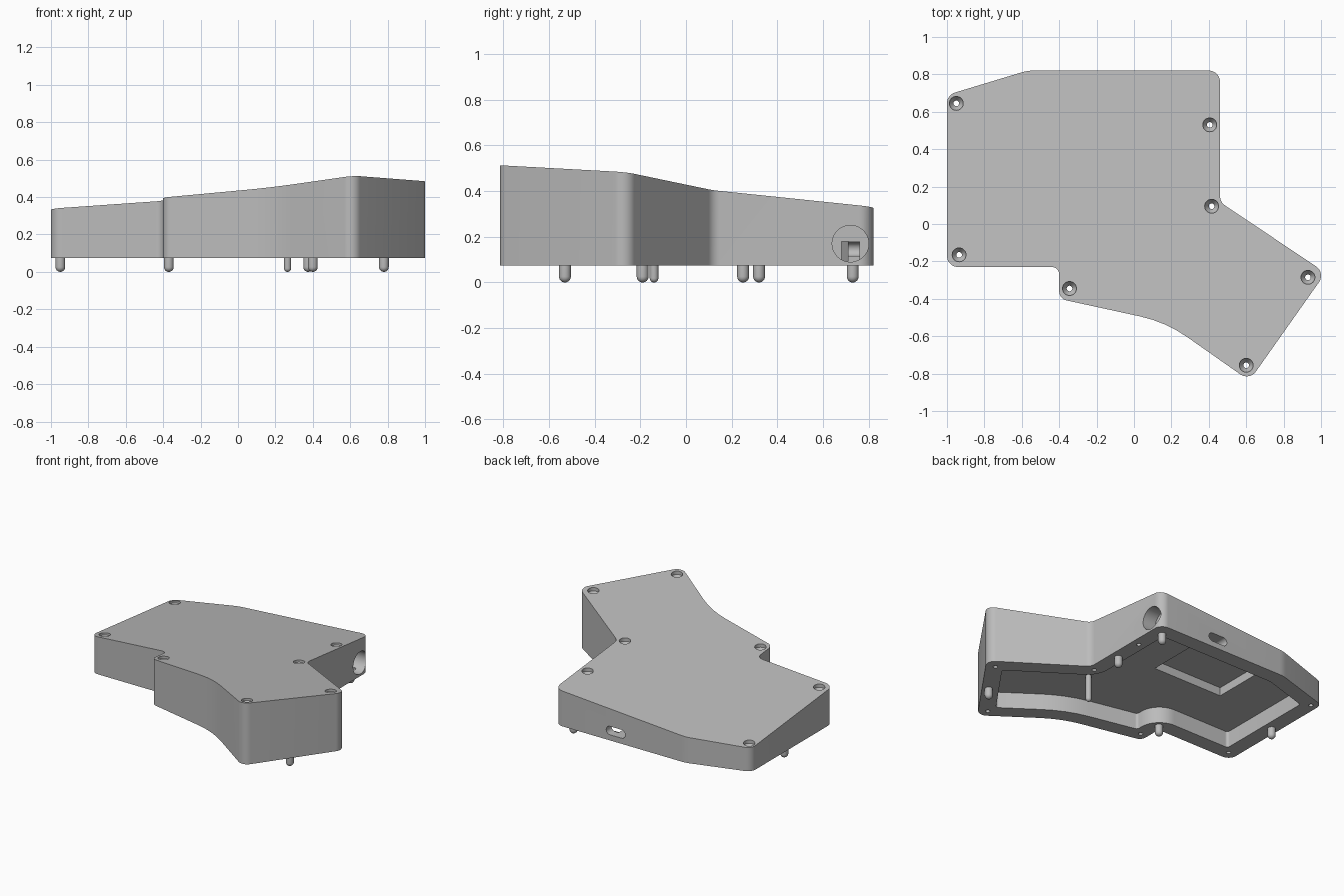
import bpy, bmesh, math
from mathutils import Vector, Matrix

if "Cube" in bpy.data.objects:
    bpy.data.objects.remove(bpy.data.objects["Cube"], do_unlink=True)

grey = bpy.data.materials.new("plain grey")
grey.use_nodes = True
grey.diffuse_color = (0.5, 0.5, 0.5, 1)
grey.node_tree.nodes["Principled BSDF"].inputs["Base Color"].default_value = (0.5, 0.5, 0.5, 1)

BASE = 0.075     # underside of the case
CEILING = 0.19   # roof of the main cavity
RIM = 0.11       # wall thickness


def top_height(x, y):
    return 0.384 + 0.07 * x - 0.104 * y


def add_object(name, bm, matrix=None):
    bmesh.ops.recalc_face_normals(bm, faces=bm.faces[:])
    if matrix:
        bm.transform(matrix)
    mesh = bpy.data.meshes.new(name)
    bm.to_mesh(mesh)
    bm.free()
    mesh.materials.append(grey)
    obj = bpy.data.objects.new(name, mesh)
    bpy.context.collection.objects.link(obj)
    return obj


def smooth(obj):
    bpy.ops.object.select_all(action='DESELECT')
    obj.select_set(True)
    bpy.context.view_layer.objects.active = obj
    bpy.ops.object.shade_smooth_by_angle(angle=math.radians(30))


def outline(corners, inset=0.0):
    """Inset a counter-clockwise outline of (x, y, radius) and round its corners."""
    pts = [Vector(c[:2]) for c in corners]
    n = len(pts)
    result = []
    for i, p in enumerate(pts):
        d0 = (p - pts[i - 1]).normalized()
        d1 = (pts[(i + 1) % n] - p).normalized()
        n0, n1 = Vector((-d0.y, d0.x)), Vector((-d1.y, d1.x))
        bisector = (n0 + n1) / (1 + n0.dot(n1))
        p = p + bisector * inset
        turn = d0.cross(d1)
        side = 1 if turn > 0 else -1
        r = corners[i][2]
        r = max(r - inset, 0.02) if side > 0 else r + inset
        centre = p + bisector * r * side
        angle = math.atan2(turn, d0.dot(d1))
        start = -n0 * side * r
        steps = max(4, int(abs(angle) / 0.15))
        for k in range(steps + 1):
            result.append(centre + Matrix.Rotation(angle * k / steps, 2) @ start)
    return result


def prism(name, points, low, high, matrix=None):
    """Extrude an outline from low up to high, a height or a function of x, y."""
    bm = bmesh.new()
    bottom = [bm.verts.new((p.x, p.y, low)) for p in points]
    top = [bm.verts.new((p.x, p.y, high(p.x, p.y) if callable(high) else high)) for p in points]
    bm.faces.new(bottom[::-1])
    bm.faces.new(top)
    for i in range(len(points)):
        j = (i + 1) % len(points)
        bm.faces.new((bottom[i], bottom[j], top[j], top[i]))
    return add_object(name, bm, matrix)


def lathe(name, profile, matrix, sides=32):
    """Turn a profile of (radius, height) around z, closing both ends."""
    bm = bmesh.new()
    rings = []
    for r, z in profile:
        rings.append([bm.verts.new((r * math.cos(math.tau * k / sides),
                                    r * math.sin(math.tau * k / sides), z)) for k in range(sides)])
    for a, b in zip(rings, rings[1:]):
        for k in range(sides):
            m = (k + 1) % sides
            bm.faces.new((a[k], a[m], b[m], b[k]))
    bm.faces.new(rings[0][::-1])
    bm.faces.new(rings[-1])
    return add_object(name, bm, matrix)


def box(name, low, high):
    corners = [(low[0], low[1]), (high[0], low[1]), (high[0], high[1]), (low[0], high[1])]
    return prism(name, [Vector(c) for c in corners], low[2], high[2])


# Case shell
CORNERS = [(-1, -0.23, 0.06), (-0.4, -0.23, 0.04), (-0.4, -0.4, 0.05),
           (0.17, -0.524, 0.7), (0.617, -0.838, 0.06), (1.0245, -0.261, 0.06),
           (0.46, 0.117, 0.06), (0.46, 0.82, 0.06), (-0.57, 0.82, 0.2), (-1, 0.69, 0.06)]
case = prism("case_shell", outline(CORNERS), BASE, top_height)

# Open cavity below, with a deeper bay near the back
cutters = [prism("cavity_cutter", outline(CORNERS, RIM), -0.1, CEILING),
           box("bay_cutter", (-0.55, 0.21, 0.1), (0.0, 0.7, 0.25))]

# Round socket and square channel through the right wall
along_x = Matrix.Translation((0.36, 0.72, 0.17)) @ Matrix.Rotation(math.pi / 2, 4, 'Y')
cutters.append(lathe("socket_cutter", [(0.08, 0), (0.08, 0.3)], along_x, 48))
cutters.append(box("channel_cutter", (0.0, 0.68, 0.09), (0.4, 0.76, 0.18)))

# Rounded slot through the back wall
slot = outline([(-0.075, -0.03, 0.0299), (0.075, -0.03, 0.0299),
                (0.075, 0.03, 0.0299), (-0.075, 0.03, 0.0299)])
along_y = Matrix.Translation((-0.02, 0.6, 0.145)) @ Matrix.Rotation(-math.pi / 2, 4, 'X')
cutters.append(prism("slot_cutter", slot, 0, 0.4, along_y))

# Countersunk screw holes
SCREWS = [(-0.95, 0.645), (0.405, 0.53), (0.415, 0.095), (0.93, -0.285),
          (0.6, -0.755), (-0.345, -0.345), (-0.935, -0.165)]
for x, y in SCREWS:
    profile = [(0.015, -0.6), (0.015, -0.05), (0.037, -0.02), (0.037, 0.1)]
    cutters.append(lathe("screw_cutter", profile, Matrix.Translation((x, y, top_height(x, y)))))

bpy.context.view_layer.objects.active = case
for cutter in cutters:
    cutter.hide_render = True
    mod = case.modifiers.new("cut", 'BOOLEAN')
    mod.operation = 'DIFFERENCE'
    mod.solver = 'EXACT'
    mod.object = cutter
    bpy.ops.object.modifier_apply(modifier=mod.name)
for cutter in cutters:
    bpy.data.objects.remove(cutter, do_unlink=True)
smooth(case)


# Round-ended feet, and one thin post under the cavity roof
def pin(name, x, y, r, top):
    profile = [(r * max(math.sin(a), 0.05), r - r * math.cos(a))
               for a in (math.pi / 2 * k / 6 for k in range(7))]
    smooth(lathe(name, profile + [(r, top)], Matrix.Translation((x, y, 0)), 24))


FEET = [(0.78, -0.53), (0.4, 0.32), (0.375, 0.73), (-0.95, 0.25), (-0.37, -0.19)]
for i, (x, y) in enumerate(FEET):
    pin(f"foot_{i + 1}", x, y, 0.026, BASE + 0.005)
pin("centre_post", 0.265, -0.14, 0.019, CEILING + 0.005)
